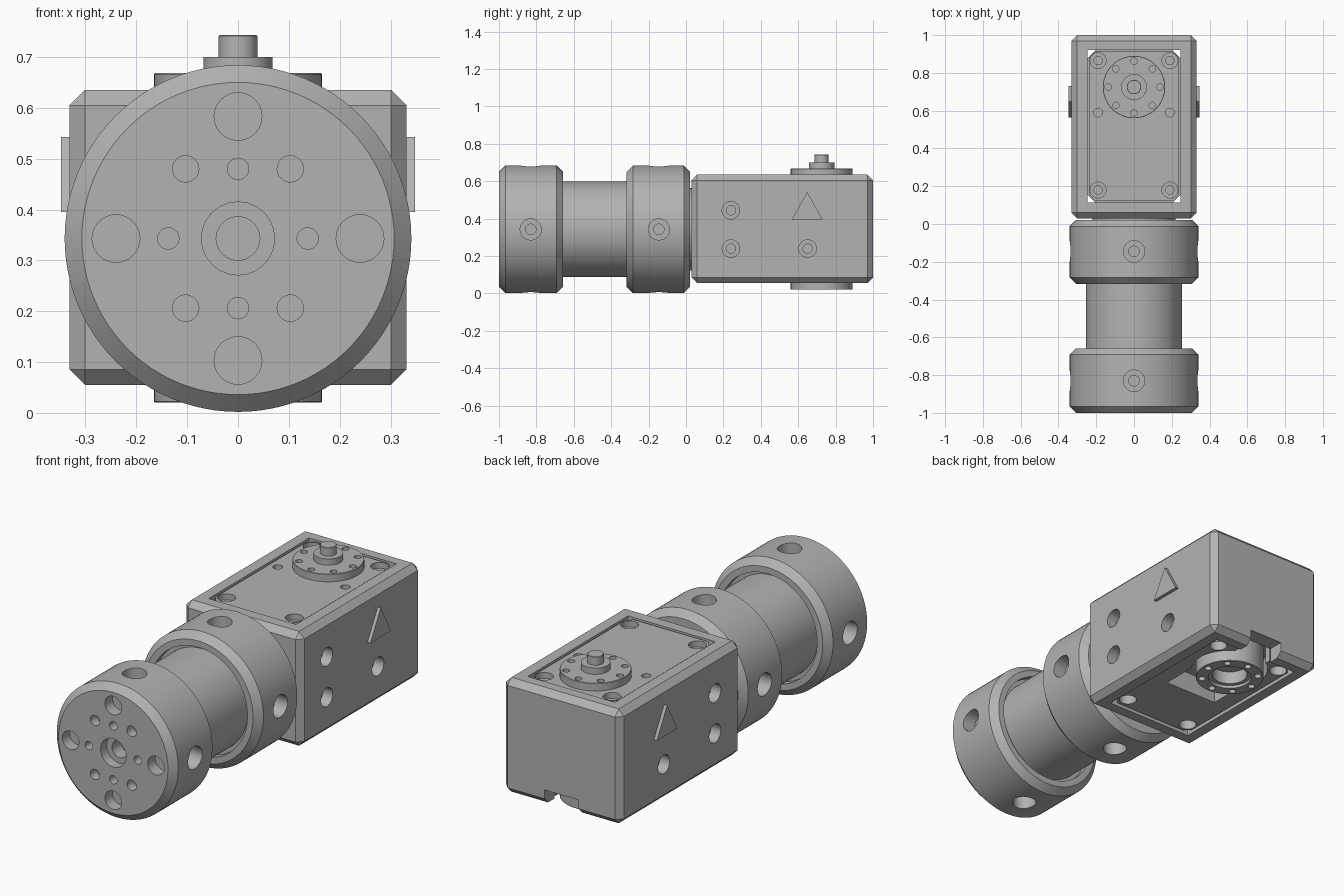
import bpy, bmesh, math
from mathutils import Vector, Matrix

cube = bpy.data.objects.get("Cube")
if cube:
    bpy.data.objects.remove(cube, do_unlink=True)

metal = bpy.data.materials.new("machined grey")
metal.use_nodes = True
GREY = (0.45, 0.45, 0.45, 1)
metal.diffuse_color = GREY
metal.node_tree.nodes["Principled BSDF"].inputs["Base Color"].default_value = GREY

AXIS_Z = 0.343
UP, DOWN, FRONT = Vector((0, 0, 1)), Vector((0, 0, -1)), Vector((0, -1, 0))


def lathe(bm, profile, origin, direction, sides=32):
    """Closed solid of revolution; profile is (radius, distance along direction)."""
    place = Matrix.Translation(origin) @ Vector(direction).to_track_quat('Z', 'Y').to_matrix().to_4x4()
    rings = []
    for r, h in profile:
        if r == 0:
            rings.append([bm.verts.new(place @ Vector((0, 0, h)))] * sides)
        else:
            rings.append([bm.verts.new(place @ Vector((r * math.cos(a), r * math.sin(a), h)))
                          for a in (2 * math.pi * i / sides for i in range(sides))])
    for lower, upper in zip(rings, rings[1:]):
        for i in range(sides):
            j = (i + 1) % sides
            bm.faces.new(list(dict.fromkeys((lower[i], lower[j], upper[j], upper[i]))))


def hole(bm, point, outward, wide, wide_depth, narrow=0, depth=0):
    """Counterbored hole, used as a cutter."""
    profile = [(0, -0.03), (wide, -0.03), (wide, wide_depth)]
    if narrow:
        profile += [(narrow, wide_depth), (narrow, depth)]
    lathe(bm, profile + [(0, profile[-1][1] if not narrow else depth)], point, -Vector(outward), 24)


def box(bm, low, high, chamfer=0, upright_only=False):
    low, high = Vector(low), Vector(high)
    place = Matrix.Translation((low + high) / 2) @ Matrix.Diagonal((*(high - low), 1))
    verts = bmesh.ops.create_cube(bm, size=1, matrix=place)["verts"]
    if chamfer:
        edges = {e for v in verts for e in v.link_edges}
        if upright_only:
            edges = {e for e in edges if abs(e.verts[0].co.z - e.verts[1].co.z) > 0.01}
        bmesh.ops.bevel(bm, geom=list(edges), offset=chamfer, segments=1, affect='EDGES')


def finish(name, bm):
    bmesh.ops.recalc_face_normals(bm, faces=bm.faces[:])
    mesh = bpy.data.meshes.new(name)
    bm.to_mesh(mesh)
    bm.free()
    mesh.materials.append(metal)
    obj = bpy.data.objects.new(name, mesh)
    bpy.context.collection.objects.link(obj)
    return obj


def activate(obj):
    bpy.ops.object.select_all(action='DESELECT')
    obj.select_set(True)
    bpy.context.view_layer.objects.active = obj


def cut(obj, bm):
    cutter = finish("cutter", bm)
    cutter.hide_render = True
    mod = obj.modifiers.new("cut", 'BOOLEAN')
    mod.operation, mod.solver, mod.object = 'DIFFERENCE', 'EXACT', cutter
    activate(obj)
    bpy.ops.object.modifier_apply(modifier=mod.name)
    bpy.data.objects.remove(cutter, do_unlink=True)


def smooth(obj):
    activate(obj)
    bpy.ops.object.shade_smooth_by_angle(angle=math.radians(25))


# Flanged spindle: front flange, waist and rear flange in one turned piece
axis_start = Vector((0, -1, AXIS_Z))
bm = bmesh.new()
lathe(bm, [(0, 0), (.307, 0), (.341, .034), (.341, .308), (.307, .342), (.275, .342), (.275, .31), (.255, .31),
           (.255, .715), (.275, .715), (.275, .683), (.307, .683), (.341, .717), (.341, .988),
           (.307, 1.022), (.22, 1.022), (.22, 1.05), (0, 1.05)], axis_start, -FRONT, 96)
spindle = finish("flanged_spindle", bm)

bm = bmesh.new()
hole(bm, axis_start, FRONT, .072, .05, .043, .12)
for k in range(4):
    a = k * math.pi / 2
    radial = Vector((math.cos(a), 0, math.sin(a)))
    hole(bm, axis_start + radial * .24, FRONT, .047, .06)
    hole(bm, axis_start + radial * .137, FRONT, .021, .05)
    slant = Vector((math.copysign(.103, math.cos(a + .7)), 0, math.copysign(.137, math.sin(a + .7))))
    hole(bm, axis_start + slant, FRONT, .026, .05)
    for y in (-.83, -.145):
        hole(bm, radial * .341 + Vector((0, y, AXIS_Z)), radial, .057, .07, .028, .12)
cut(spindle, bm)
smooth(spindle)

# Housing: chamfered block with an upright opening, rear notch and side bores
bm = bmesh.new()
box(bm, (-.331, .03, .055), (.331, 1, .635), .03)
housing = finish("housing", bm)
bm = bmesh.new()
box(bm, (-.245, .115, -.1), (.245, .92, .8))
cut(housing, bm)
bm = bmesh.new()
box(bm, (-.095, .9, -.1), (.095, 1.1, .13))
for side in (-1, 1):
    for y, z in ((.24, .445), (.24, .24), (.65, .24)):
        hole(bm, (side * .331, y, z), (side, 0, 0), .047, .055, .025, .08)
cut(housing, bm)
smooth(housing)

# Gearbox insert: covers on top and bottom, held by a collar inside the housing
bm = bmesh.new()
box(bm, (-.237, .123, .066), (.237, .912, .629), .03, True)
insert = finish("gearbox_insert", bm)
for low, high in (((-.15, .43, 0), (.15, .72, .17)), ((-.095, .7, 0), (.095, 1, .17))):
    bm = bmesh.new()
    box(bm, low, high)
    cut(insert, bm)
bm = bmesh.new()
lathe(bm, [(0, 0), (.185, 0), (.185, .17), (0, .17)], (0, .725, 0), UP, 64)
for x in (-.19, .19):
    for y in (.18, .865):
        hole(bm, (x, y, .629), UP, .042, .03, .022, .06)
        hole(bm, (x, y, .066), DOWN, .042, .05)
    hole(bm, (x, .59, .629), UP, .023, .04)
cut(insert, bm)
smooth(insert)

bm = bmesh.new()
box(bm, (-.25, .11, .25), (.25, .925, .5), .05, True)
finish("insert_collar", bm)

# Output discs with bolt circles: stepped shaft above, open bore below
top_profile = [(0, .6), (.165, .6), (.165, .666), (.163, .668), (.068, .668), (.068, .7),
               (.038, .7), (.038, .741), (.036, .743), (0, .743)]
bottom_profile = [(0, .18), (.165, .18), (.165, .022), (.163, .02), (.105, .02), (.105, .035),
                  (.085, .035), (.085, .1), (0, .1)]
for name, profile, face, out in (("output_disc", top_profile, .668, UP),
                                 ("lower_disc", bottom_profile, .02, DOWN)):
    bm = bmesh.new()
    lathe(bm, profile, (0, .725, 0), UP, 64)
    disc = finish(name, bm)
    bm = bmesh.new()
    for k in range(8):
        a = k * math.pi / 4
        hole(bm, (.137 * math.cos(a), .725 + .137 * math.sin(a), face), out, .017, .03)
    cut(disc, bm)
    smooth(disc)

# Raised triangular markers on both sides
for side, label in ((1, "left"), (-1, "right")):
    bm = bmesh.new()
    corners = [bm.verts.new((side * .32, y, z)) for y, z in ((.565, .395), (.73, .395), (.648, .543))]
    base = bm.faces.new(corners)
    raised = bmesh.ops.extrude_face_region(bm, geom=[base])["geom"]
    bmesh.ops.translate(bm, vec=(side * .028, 0, 0),
                        verts=[g for g in raised if isinstance(g, bmesh.types.BMVert)])
    bmesh.ops.recalc_face_normals(bm, faces=bm.faces[:])
    finish(label + "_triangle_marker", bm)
